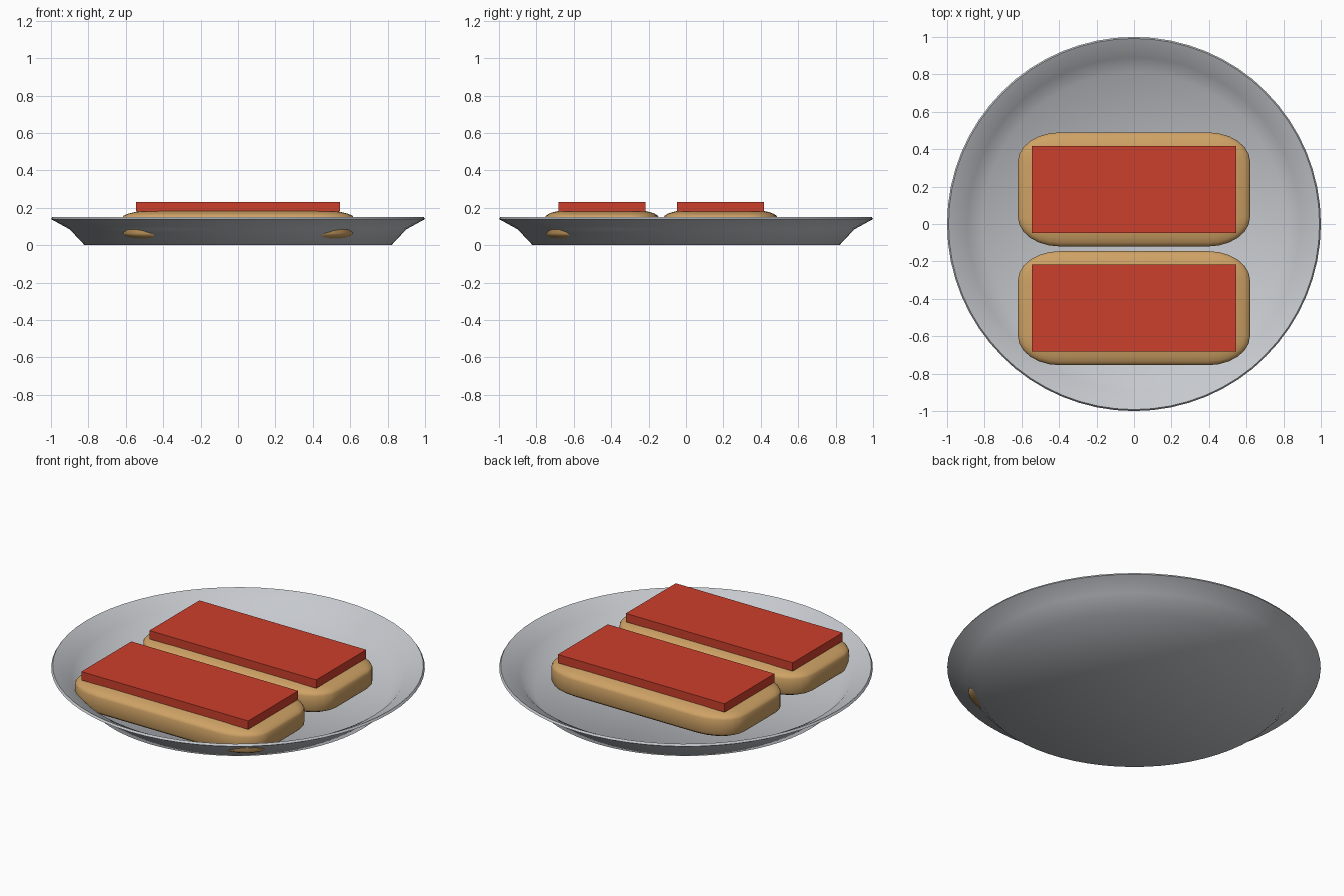
import bpy, bmesh, math

if "Cube" in bpy.data.objects:
    bpy.data.objects.remove(bpy.data.objects["Cube"])


def material(name, rgb):
    m = bpy.data.materials.new(name)
    m.diffuse_color = (*rgb, 1)
    m.use_nodes = True
    m.node_tree.nodes["Principled BSDF"].inputs["Base Color"].default_value = m.diffuse_color
    return m


GREY = material("plate grey", (0.56, 0.58, 0.61))
TAN = material("bread tan", (0.62, 0.36, 0.13))
RED = material("topping red", (0.60, 0.05, 0.025))


def add_object(name, bm, mat, smooth_angle=None):
    bmesh.ops.recalc_face_normals(bm, faces=bm.faces)
    mesh = bpy.data.meshes.new(name)
    bm.to_mesh(mesh)
    bm.free()
    mesh.materials.append(mat)
    ob = bpy.data.objects.new(name, mesh)
    bpy.context.collection.objects.link(ob)
    if smooth_angle:
        bpy.ops.object.select_all(action='DESELECT')
        ob.select_set(True)
        bpy.context.view_layer.objects.active = ob
        bpy.ops.object.shade_smooth_by_angle(angle=math.radians(smooth_angle))
    return ob


def plate(name):
    # closed profile (radius, height): underside, rim, then inside floor
    profile = [(0.0, 0.0), (0.82, 0.0), (0.90, 0.085), (1.0, 0.14),
               (0.992, 0.152), (0.89, 0.097), (0.81, 0.014), (0.0, 0.014)]
    bm = bmesh.new()
    verts = [bm.verts.new((r, 0, z)) for r, z in profile]
    edges = [bm.edges.new(pair) for pair in zip(verts, verts[1:])]
    bmesh.ops.spin(bm, geom=verts + edges, axis=(0, 0, 1), cent=(0, 0, 0),
                   angle=math.tau, steps=64, use_duplicate=False)
    bmesh.ops.remove_doubles(bm, verts=bm.verts, dist=1e-4)
    return add_object(name, bm, GREY, 60)


def bread(name, y):
    # rounded block: a nearly spherical bevelled cube whose corners are spread apart
    half, radius, center = (0.62, 0.305, 0.085), (0.23, 0.16, 0.045), (0, y, 0.105)
    bm = bmesh.new()
    bmesh.ops.create_cube(bm, size=2)
    bmesh.ops.bevel(bm, geom=bm.edges[:], offset=0.98, segments=6,
                    profile=0.5, affect='EDGES')
    for v in bm.verts:
        v.co = [c + math.copysign(h - r, p) + p * r
                for p, h, r, c in zip(v.co, half, radius, center)]
    return add_object(name, bm, TAN, 40)


def topping(name, y):
    # flat slab lying on the bread
    bm = bmesh.new()
    bmesh.ops.create_cube(bm, size=1)
    for v in bm.verts:
        v.co = (v.co.x * 1.09, v.co.y * 0.466 + y, v.co.z * 0.05 + 0.206)
    return add_object(name, bm, RED)


plate("plate")
for label, y in (("front", -0.45), ("back", 0.185)):
    bread(label + "_bread", y)
    topping(label + "_topping", y)
